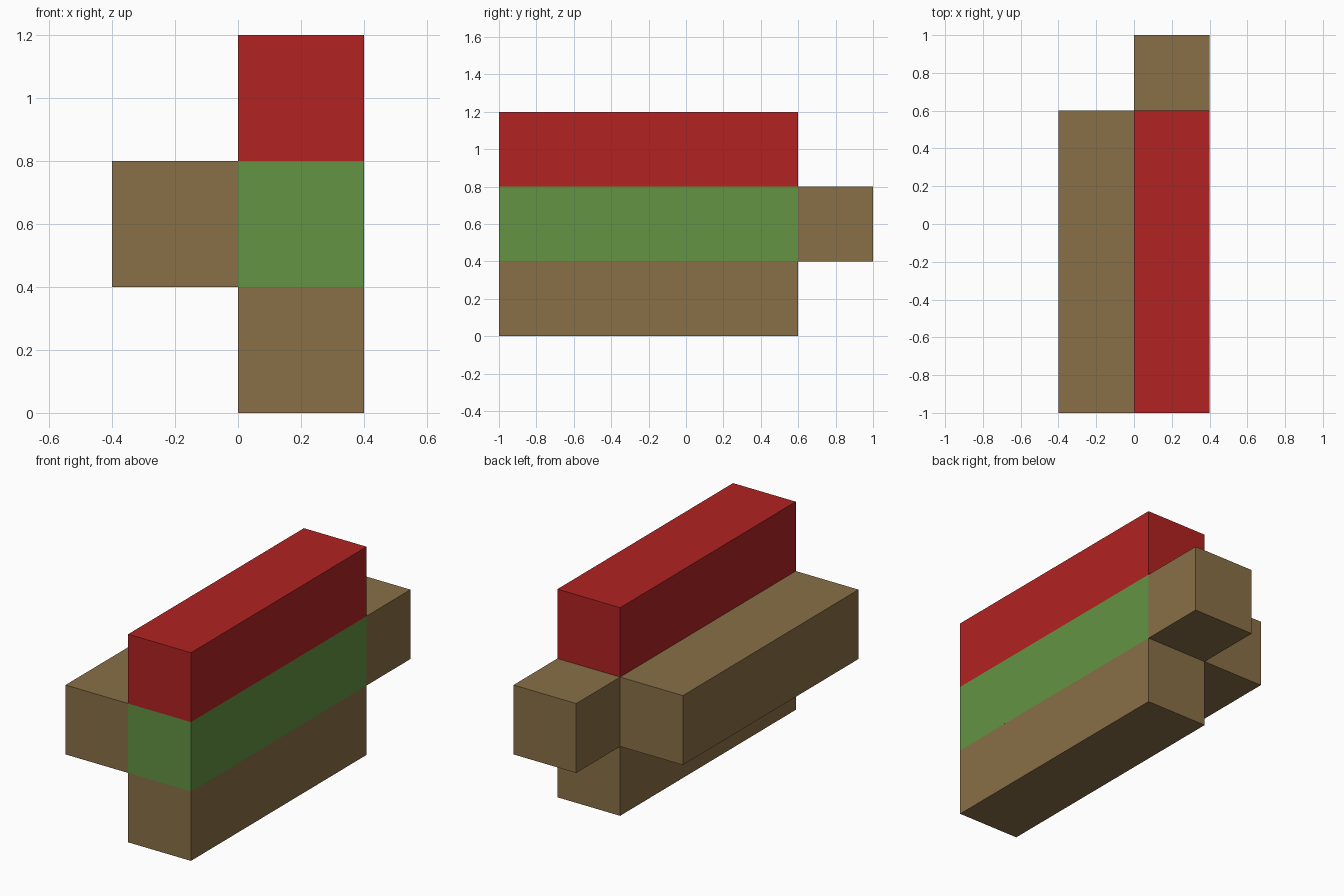
import bpy
from mathutils import Vector

if "Cube" in bpy.data.objects:
    bpy.data.objects.remove(bpy.data.objects["Cube"], do_unlink=True)


def make_material(name, rgb):
    mat = bpy.data.materials.new(name)
    mat.use_nodes = True
    mat.diffuse_color = (*rgb, 1)
    mat.node_tree.nodes["Principled BSDF"].inputs["Base Color"].default_value = (*rgb, 1)
    return mat


def box(name, low, high, mat):
    low, high = Vector(low), Vector(high)
    bpy.ops.mesh.primitive_cube_add(size=1, location=(low + high) / 2)
    obj = bpy.context.object
    obj.name = name
    obj.scale = high - low
    bpy.ops.object.transform_apply(location=False, rotation=False, scale=True)
    obj.data.materials.append(mat)
    return obj


brown = make_material("earth brown", (0.25, 0.162, 0.063))
green = make_material("grass green", (0.127, 0.292, 0.056))
red = make_material("brick red", (0.445, 0.016, 0.016))

U = 0.4                    # width of one block
FRONT, BACK = -1.0, 0.6    # ends of the long beams

# Three stacked beams
for level, (name, mat) in enumerate([("lower_beam", brown), ("middle_beam", green), ("upper_beam", red)]):
    box(name, (0, FRONT, level * U), (U, BACK, (level + 1) * U), mat)

# Beam along the right side, and the block on the back end
box("side_beam", (-U, FRONT, U), (0, BACK, 2 * U), brown)
box("back_block", (0, BACK, U), (U, BACK + U, 2 * U), brown)
